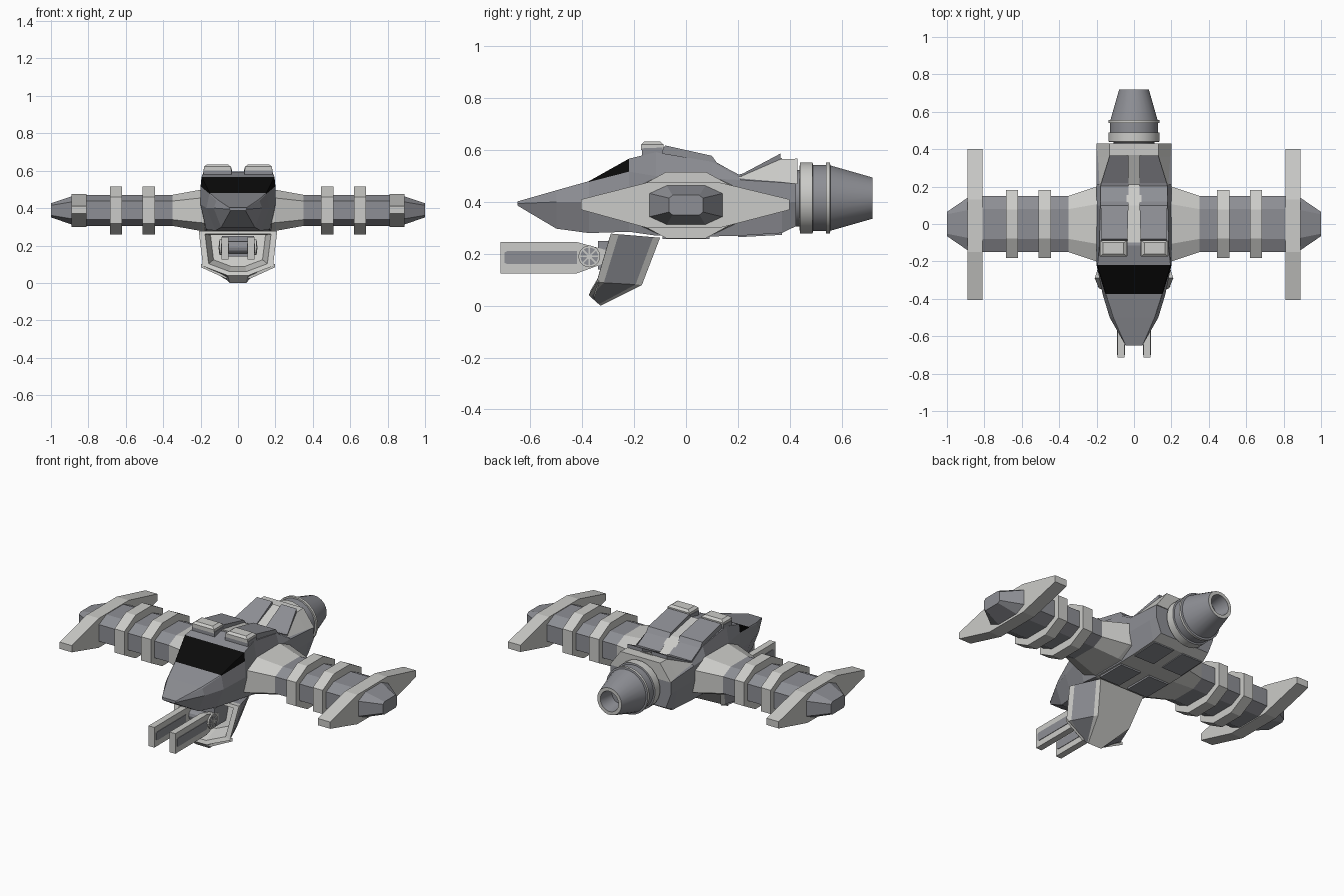
import bpy, bmesh, math
from mathutils import Vector

if "Cube" in bpy.data.objects:
    bpy.data.objects.remove(bpy.data.objects["Cube"])


def material(name, rgb):
    m = bpy.data.materials.new(name)
    m.diffuse_color = (*rgb, 1)
    m.use_nodes = True
    m.node_tree.nodes["Principled BSDF"].inputs["Base Color"].default_value = m.diffuse_color
    return m


MATS = [material("light_grey", (0.60, 0.60, 0.58)),
        material("blue_grey", (0.27, 0.275, 0.30)),
        material("window_black", (0.003, 0.003, 0.003))]
LIGHT, DARK, BLACK = 0, 1, 2


def loft(name, loops, rule=LIGHT, smooth=False):
    """Skin a row of equal point loops; rule(band, edge) picks the colour."""
    pick = rule if callable(rule) else (lambda b, e: rule)
    bm = bmesh.new()
    rows = [[bm.verts.new(p) for p in loop] for loop in loops]
    n = len(rows[0])
    for b in range(len(rows) - 1):
        for e in range(n):
            f = bm.faces.new((rows[b][e], rows[b][(e + 1) % n],
                              rows[b + 1][(e + 1) % n], rows[b + 1][e]))
            f.material_index = pick(b, e)
    bm.faces.new(rows[0]).material_index = pick(0, 0)
    bm.faces.new(rows[-1]).material_index = pick(len(rows) - 2, 0)
    bmesh.ops.recalc_face_normals(bm, faces=bm.faces[:])
    me = bpy.data.meshes.new(name)
    bm.to_mesh(me)
    bm.free()
    for m in MATS:
        me.materials.append(m)
    ob = bpy.data.objects.new(name, me)
    bpy.context.collection.objects.link(ob)
    if smooth:
        bpy.context.view_layer.objects.active = ob
        ob.select_set(True)
        bpy.ops.object.shade_smooth_by_angle(angle=math.radians(25))
        ob.select_set(False)
    return ob


def prism(name, yz, x0, x1, rule=LIGHT):
    """Side profile pushed out along x."""
    return loft(name, [[(x, y, z) for y, z in yz] for x in (x0, x1)], rule)


def circle_x(cy, cz, r, n=20):
    return [(cy + r * math.cos(2 * math.pi * i / n), cz + r * math.sin(2 * math.pi * i / n))
            for i in range(n)]


def octagon(x, hy, hz, flat=0.53, straight=0.6, zc=0.388):
    ty, tz = hy * flat, hz * straight
    return [(x, y, zc + z) for y, z in ((-hy, tz), (-ty, hz), (ty, hz), (hy, tz),
                                        (hy, -tz), (ty, -hz), (-ty, -hz), (-hy, -tz))]


def slab(name, stations, s, rule):
    """Plate running along y: stations of (y, x_in, x_out, z_top, z_bottom)."""
    return loft(name, [[(s * a, y, t), (s * b, y, t), (s * b, y, u), (s * a, y, u)]
                       for y, a, b, t, u in stations], rule)


# Main hull: y, then (half width, z) for top, shoulder, middle, bottom
hull = [(-0.65, .045, .402, .045, .400, .045, .394, .04, .386),
        (-0.50, .11, .445, .115, .440, .13, .40, .09, .297),
        (-0.375, .150, .480, .153, .477, .168, .40, .12, .28),
        (-0.22, .195, .567, .20, .517, .20, .42, .17, .285),
        (-0.115, .185, .592, .20, .50, .20, .40, .175, .27),
        (0.10, .18, .555, .20, .49, .20, .40, .175, .267),
        (0.21, .18, .492, .20, .485, .20, .40, .175, .27),
        (0.37, .18, .485, .20, .475, .20, .40, .175, .28),
        (0.425, .18, .48, .20, .47, .20, .40, .165, .307)]


def hull_colour(b, e):
    if b == 2 and e in (0, 6, 7):
        return BLACK
    return LIGHT if b >= 4 and e == 3 else DARK


loops = []
for y, *v in hull:
    half = [(v[i], v[i + 1]) for i in range(0, 8, 2)]
    loops.append([(w, y, z) for w, z in half] + [(-w, y, z) for w, z in reversed(half)])
loft("hull", loops, hull_colour)

# Raised light block over the engine bay
loft("engine_bay", [[(-.2, y, zb), (-wt, y, zt), (wt, y, zt), (.2, y, zb)]
                    for y, wt, zt, zb in ((.20, .18, .495, .47), (.36, .13, .565, .47),
                                          (.43, .13, .567, .47))])
slab("spine", [(-.10, -.04, .04, .597, .55), (.10, -.04, .04, .563, .5),
               (.21, -.04, .04, .50, .45), (.37, -.04, .04, .57, .5)], 1, LIGHT)

# Engine turned around the y axis: (radius, y, colour of the band that follows)
ENGINE = [(.11, .40, DARK), (.11, .437, LIGHT), (.138, .44, LIGHT), (.138, .488, DARK),
          (.129, .49, DARK), (.129, .54, LIGHT), (.138, .54, LIGHT), (.138, .555, DARK),
          (.127, .557, DARK), (.08, .72, LIGHT), (.06, .72, DARK), (.045, .63, DARK)]
loft("engine", [[(r * math.cos(a), y, .415 + r * math.sin(a))
                 for a in (2 * math.pi * (i + .5) / 24 for i in range(24))]
                for r, y, c in ENGINE], lambda b, e: ENGINE[b][2], smooth=True)

BLADE = [(-.405, .37), (-.405, .41), (-.15, .475), (.13, .475),
         (.40, .41), (.40, .37), (.13, .30), (-.15, .30)]
BARREL = [(-.715, .125), (-.715, .245), (-.42, .245), (-.31, .215), (-.31, .165), (-.42, .125)]
INSET = [(-.70, .165), (-.70, .205), (-.69, .21), (-.42, .21), (-.42, .16), (-.69, .16)]

for s, side in ((1, "right"), (-1, "left")):
    # Wing: flared root, tube, raised rings, end blade and tapered tip
    loft("wing_root_" + side, [octagon(s * .17, .205, .112), octagon(s * .20, .20, .11),
                               octagon(s * .35, .15, .083)])
    loft("wing_tube_" + side, [octagon(s * x, .15, .083) for x in (.33, .83)], DARK)
    for k, x in enumerate((.445, .62)):
        loft("wing_ring_%s_%d" % (side, k + 1),
             [octagon(s * a, .182, .128, .42, .55) for a in (x, x + .065)])
    prism("wing_blade_" + side, BLADE, s * .81, s * .89)
    loft("wing_tip_" + side, [octagon(s * .88, .14, .075), octagon(s * .89, .14, .075),
                              octagon(s * 1.0, .065, .038, .8, .7)], DARK)

    # Roof plates, rising tail plates, hatches and belly panels
    slab("roof_plate_" + side, [(-.09, .035, .175, .605, .56), (-.08, .035, .175, .618, .56),
                                (.10, .03, .178, .578, .53), (.12, .03, .178, .55, .51),
                                (.22, .03, .178, .497, .46)], s, DARK)
    slab("tail_plate_" + side, [(.19, .03, .178, .502, .47), (.22, .03, .175, .51, .48),
                                (.365, .03, .13, .587, .565)], s, DARK)
    slab("hatch_base_" + side, [(-.17, .035, .185, .607, .57), (-.09, .035, .185, .61, .58)],
         s, DARK)
    loft("hatch_" + side, [[(s * (.11 + dx * w), -.13 + dy * d, z) for dx, dy in
                            ((-1, -1), (1, -1), (1, 1), (-1, 1))]
                           for w, d, z in ((.072, .043, .60), (.072, .043, .622),
                                           (.055, .03, .634))])
    slab("belly_panel_" + side, [(.20, .03, .165, .30, .264), (.37, .03, .165, .30, .273)],
         s, DARK)
    slab("belly_front_panel_" + side, [(-.09, .03, .165, .30, .258), (.09, .03, .165, .30, .258)],
         s, DARK)

    # Gun barrel with sunken-looking side strips and a spoked pivot wheel
    prism("gun_barrel_" + side, BARREL, s * .05, s * .088)
    prism("gun_strip_" + side, INSET, s * .047, s * .091, DARK)
    prism("pivot_rim_" + side, circle_x(-.373, .19, .042), s * .08, s * .098)
    prism("pivot_face_" + side, circle_x(-.373, .19, .034), s * .09, s * .100, DARK)
    prism("pivot_hub_" + side, circle_x(-.373, .19, .011, 10), s * .09, s * .104)
    for k in range(4):
        a = math.pi * k / 4
        c, d = math.cos(a), math.sin(a)
        prism("pivot_spoke_%s_%d" % (side, k + 1),
              [(-.373 + u * c - v * d, .19 + u * d + v * c) for u, v in
               ((-.034, -.003), (.034, -.003), (.034, .003), (-.034, .003))],
              s * .09, s * .102)

# Gun axle and mount between the barrels
prism("gun_axle", circle_x(-.36, .19, .032, 12), -.06, .06, DARK)
prism("gun_mount", [(-.34, .14), (-.34, .25), (-.20, .25), (-.20, .14)], -.085, .085, DARK)


# Chin pod: bowl lofted from a slanted front outline to a smaller back outline
def outline(pts):
    right = [Vector(p) for p in pts]
    return right + [Vector((-p.x, p.y, p.z)) for p in reversed(right)]


front = outline([(.21, -.29, .278), (.187, -.345, .09), (.055, -.375, .04)])
back = outline([(.15, -.10, .262), (.11, -.17, .08), (.045, -.33, .0)])
centre = Vector((0, -.325, .17))
pod = [[b.lerp(f, t) for f, b in zip(front, back)] for t in (0, .14, .84, 1)]
pod.append([centre + (p - centre) * .84 for p in front])
pod.append([centre + (p - centre) * .70 + Vector((0, .10, .01)) for p in front])


def pod_colour(b, e):
    return DARK if b == 1 and e != 2 else LIGHT


loft("chin_pod", pod, pod_colour)
# Raised trim strips along the lower pod corners
for s, side in ((1, "right"), (-1, "left")):
    loft("pod_trim_" + side,
         [[p + Vector((s * dx, 0, dz)) for dx, dz in
           ((-.012, .012), (.012, .012), (.012, -.006), (-.012, -.006))]
          for p in (Vector((s * .187, -.335, .09)), Vector((s * .055, -.355, .03)))])
